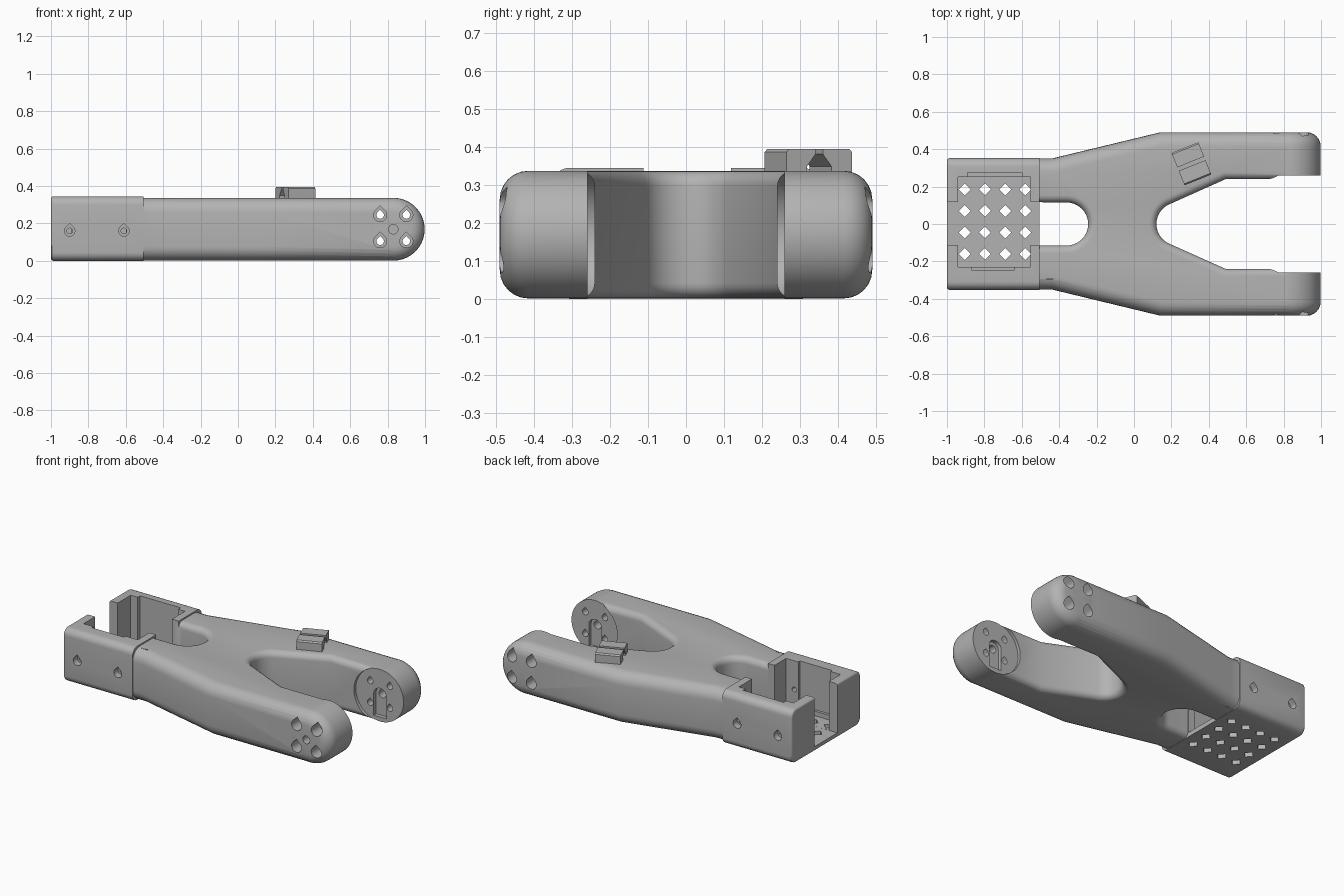
import bpy, bmesh
from math import sin, cos, pi, radians, sqrt
from mathutils import Matrix, Vector

old = bpy.data.objects.get("Cube")
if old:
    bpy.data.objects.remove(old)

grey = bpy.data.materials.new("plain grey")
grey.use_nodes = True
colour = (0.45, 0.45, 0.45, 1)
grey.diffuse_color = colour
grey.node_tree.nodes["Principled BSDF"].inputs["Base Color"].default_value = colour

HINGE_X, MID_Z, TIP_R = 0.83, 0.169, 0.168
SIDES = (-1, 1)


def arc(cx, cy, r, a, b, n=20):
    return [(cx + r * cos(radians(a + (b - a) * i / n)),
             cy + r * sin(radians(a + (b - a) * i / n))) for i in range(n + 1)]


def teardrop(x, z, r):
    return arc(x, z, r, 135, 405) + [(x, z + r * sqrt(2))]


def circle(x, z, r):
    return arc(x, z, r, 0, 350, 35)


def rect(x0, x1, y0, y1):
    return [(x0, y0), (x1, y0), (x1, y1), (x0, y1)]


def prism(bm, pts, axis, lo, hi):
    """Extrude a 2D outline along one axis."""
    place = {"x": lambda a, b, t: (t, a, b),
             "y": lambda a, b, t: (a, t, b),
             "z": lambda a, b, t: (a, b, t)}[axis]
    ends = [[bm.verts.new(place(a, b, t)) for a, b in pts] for t in (lo, hi)]
    bm.faces.new(ends[0])
    bm.faces.new(ends[1])
    n = len(pts)
    for i in range(n):
        j = (i + 1) % n
        bm.faces.new((ends[0][i], ends[0][j], ends[1][j], ends[1][i]))


def make(name, bm):
    bmesh.ops.recalc_face_normals(bm, faces=bm.faces)
    mesh = bpy.data.meshes.new(name)
    bm.to_mesh(mesh)
    bm.free()
    mesh.materials.append(grey)
    ob = bpy.data.objects.new(name, mesh)
    bpy.context.collection.objects.link(ob)
    return ob


def prisms(name, parts):
    bm = bmesh.new()
    for part in parts:
        prism(bm, *part)
    return make(name, bm)


def bevel(bm, edges, size, segments=6):
    bmesh.ops.bevel(bm, geom=edges, offset=size, segments=segments, profile=0.5,
                    affect="EDGES", clamp_overlap=False)


def combine(base, other, operation):
    """Apply a boolean, then drop the helper."""
    mod = base.modifiers.new(other.name, "BOOLEAN")
    mod.object, mod.operation, mod.solver = other, operation, "EXACT"
    graph = bpy.context.evaluated_depsgraph_get()
    result = bpy.data.meshes.new_from_object(base.evaluated_get(graph))
    base.modifiers.clear()
    base.data = result
    bpy.data.objects.remove(other)


def smooth(ob):
    bpy.ops.object.select_all(action="DESELECT")
    ob.select_set(True)
    bpy.context.view_layer.objects.active = ob
    bpy.ops.object.shade_smooth_by_angle(angle=radians(30))


# Forked body outline with a round slot behind and a round V in front
lower = [(-0.6, -0.35), (-0.44, -0.35), (0.14, -0.49), (HINGE_X, -0.49)]
inner = [(HINGE_X, -0.24), (0.49, -0.24)]
outline = lower + inner + arc(0.235, 0, 0.115, 246, 114)
outline += [(x, -y) for x, y in reversed(lower + inner)]
outline += [(-0.6, 0.115)] + arc(-0.36, 0, 0.115, 90, -90) + [(-0.6, -0.115)]
bm = bmesh.new()
prism(bm, outline, "z", 0.0015, 0.3365)
bmesh.ops.recalc_face_normals(bm, faces=bm.faces)


def rim_edges(outer):
    found = []
    for e in bm.edges:
        a, b = (v.co for v in e.verts)
        ends_cut = abs(a.x - b.x) < 1e-4 and (abs(a.x + 0.6) < 1e-4 or abs(a.x - HINGE_X) < 1e-4)
        wide = abs(a.y + b.y) / 2 > 0.34
        if abs(a.z - b.z) < 1e-4 and not ends_cut and wide == outer \
                and min(abs(a.z - 0.0015), abs(a.z - 0.3365)) < 1e-4:
            found.append(e)
    return found


bevel(bm, rim_edges(True), 0.075)
bevel(bm, rim_edges(False), 0.04)
body = make("forked_body", bm)

# Round arm tips, turned about the hinge axis
for s in SIDES:
    profile = [(0.25, 0), (0.25, TIP_R)] + arc(0.4155, TIP_R - 0.075, 0.075, 90, 0, 6) + [(0.4905, 0)]
    bm = bmesh.new()
    verts = [bm.verts.new((HINGE_X, s * y, MID_Z + r)) for y, r in profile]
    edges = [bm.edges.new(pair) for pair in zip(verts, verts[1:])]
    bmesh.ops.spin(bm, geom=verts + edges, cent=(HINGE_X, 0, MID_Z), axis=(0, 1, 0),
                   angle=2 * pi, steps=56)
    bmesh.ops.remove_doubles(bm, verts=bm.verts, dist=1e-4)
    combine(body, make("arm_tip", bm), "UNION")

# Servo box at the rear
bm = bmesh.new()
prism(bm, rect(-0.352, 0.352, 0, 0.345), "x", -1, -0.505)
bmesh.ops.recalc_face_normals(bm, faces=bm.faces)
bevel(bm, [e for e in bm.edges if abs(e.verts[0].co.x - e.verts[1].co.x) > 0.1], 0.045)
bevel(bm, [e for e in bm.edges if all(v.co.x < -0.999 for v in e.verts)], 0.012, 3)
combine(body, make("servo_box", bm), "UNION")

# Pocket, its side recesses and the open channel through both ends
FLOOR = 0.03
for area, low in ((rect(-0.94, -0.553, -0.23, 0.25), FLOOR),
                  (rect(-1.1, -0.49, -0.112, 0.118), FLOOR - 0.0005),
                  (rect(-0.89, -0.6, 0.2, 0.275), 0.06),
                  (rect(-0.87, -0.64, -0.247, -0.2), 0.06)):
    combine(body, prisms("pocket", [(area, "z", low, 0.5)]), "DIFFERENCE")

# Diamond vents in the box floor
vents = []
for i in range(4):
    for j in range(4):
        x, y = -0.905 + 0.108 * i, -0.16 + 0.115 * j
        vents.append((arc(x, y, 0.032, 0, 270, 3), "z", -0.1, FLOOR + 0.03))
combine(body, prisms("vents", vents), "DIFFERENCE")

# Hinge pads: shallow round recess, key slot and pivot hole
for s in SIDES:
    recess = circle(HINGE_X, MID_Z, TIP_R + 0.004)
    combine(body, prisms("pad", [(recess, "y", s * 0.2, s * 0.26)]), "DIFFERENCE")
    key = arc(HINGE_X, MID_Z, 0.045, 0, 180) + [(HINGE_X - 0.045, 0.03), (HINGE_X + 0.045, 0.03)]
    combine(body, prisms("key_slot", [(key, "y", s * 0.2, s * 0.285)]), "DIFFERENCE")
    pivot = circle(HINGE_X, MID_Z, 0.025)
    depth = 0.6 if s < 0 else 0.34
    combine(body, prisms("pivot", [(pivot, "y", s * 0.2, s * depth)]), "DIFFERENCE")

# Screw holes: wide teardrop bores outside, narrow holes through
bores, holes = [], []
for s in SIDES:
    for x in (0.76, 0.9):
        for z in (0.105, 0.245):
            bores.append((teardrop(x, z, 0.035), "y", s * 0.4, s * 0.6))
            holes.append((teardrop(x, z, 0.02), "y", s * 0.2, s * 0.45))
    for x in (-0.9, -0.61):
        bores.append((teardrop(x, 0.16, 0.028), "y", s * 0.31, s * 0.6))
        holes.append((circle(x, 0.16, 0.015), "y", s * (0.2 if s < 0 else 0.29), s * 0.33))
combine(body, prisms("bores", bores), "DIFFERENCE")
combine(body, prisms("holes", holes), "DIFFERENCE")
smooth(body)

# Cable clip: two facing hooks set along the left arm
hook = [(0.093, -0.015), (0.093, 0.05), (0.085, 0.058), (0.01, 0.058),
        (0.01, 0.045), (0.035, 0.012), (0.035, -0.015)]
clip = prisms("cable_clip", [([(s * a, b) for a, b in hook], "x", -0.077, 0.077) for s in SIDES])
clip.data.transform(Matrix.Translation(Vector((0.307, 0.322, 0.3365))) @ Matrix.Rotation(radians(22), 4, "Z"))
smooth(clip)
